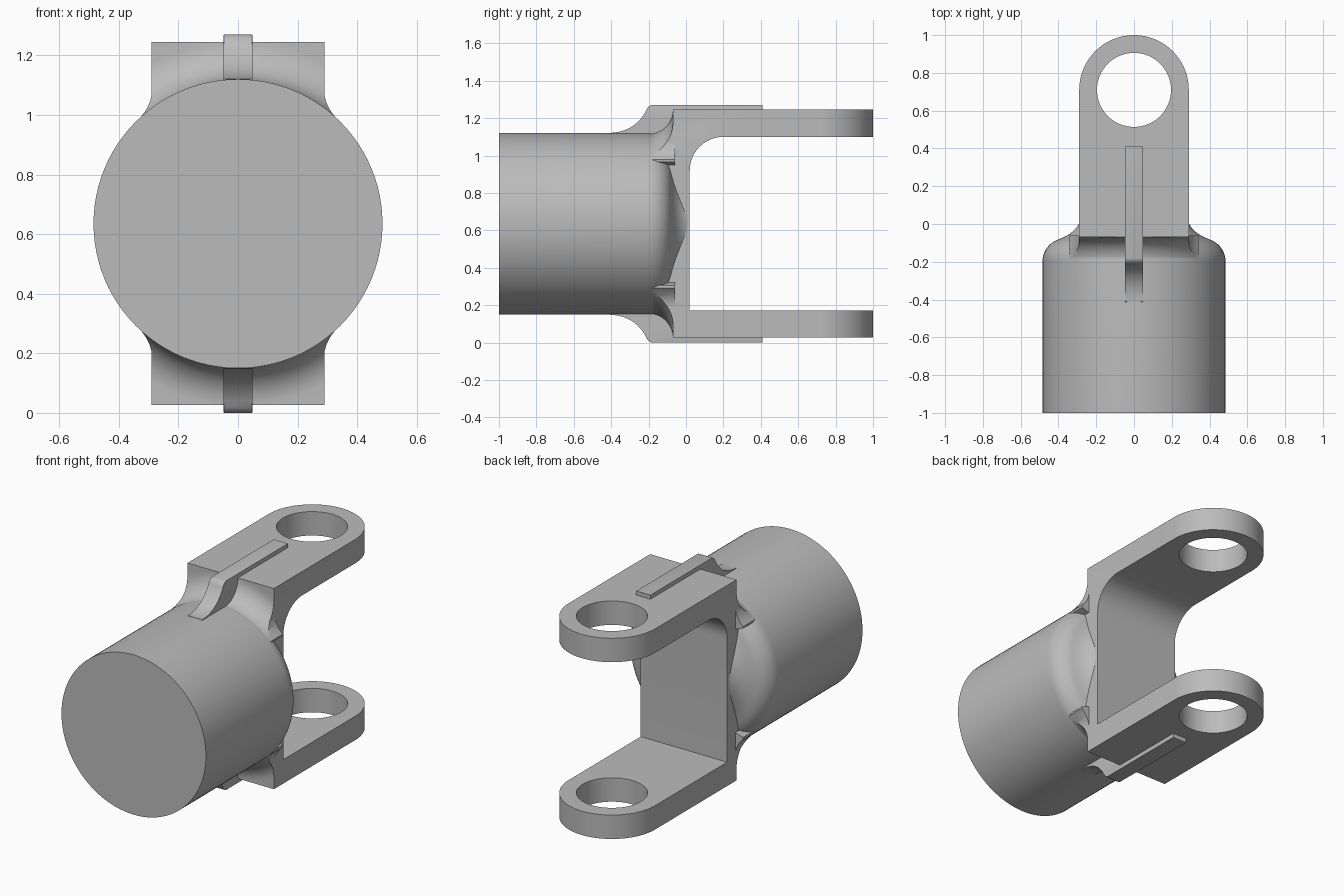
import bpy
import bmesh
from math import sin, cos, radians, tau
from mathutils import Vector

cube = bpy.data.objects.get("Cube")
if cube:
    bpy.data.objects.remove(cube, do_unlink=True)

MID = 0.635      # height of the shaft axis
HALF = 0.29      # half width of the fork
R = 0.485        # socket radius
EYE_Y = 0.71     # centre of the pin holes

grey = bpy.data.materials.new("steel grey")
grey.use_nodes = True
grey.diffuse_color = (0.5, 0.5, 0.5, 1)
grey.node_tree.nodes["Principled BSDF"].inputs["Base Color"].default_value = (0.5, 0.5, 0.5, 1)


def arc(cx, cy, r, a0, a1, n=12):
    angles = [radians(a0 + (a1 - a0) * i / n) for i in range(n + 1)]
    return [(cx + r * cos(a), cy + r * sin(a)) for a in angles]


def curve(p0, p1, p2, n=10):
    a, b, c = Vector(p0), Vector(p1), Vector(p2)
    return [tuple(a.lerp(b, i / n).lerp(b.lerp(c, i / n), i / n)) for i in range(n + 1)]


def finish(name, bm):
    bmesh.ops.remove_doubles(bm, verts=bm.verts, dist=1e-5)
    bmesh.ops.recalc_face_normals(bm, faces=bm.faces)
    mesh = bpy.data.meshes.new(name)
    bm.to_mesh(mesh)
    bm.free()
    mesh.materials.append(grey)
    obj = bpy.data.objects.new(name, mesh)
    bpy.context.collection.objects.link(obj)
    return obj


def prism(name, points, place, direction):
    """Extrude a flat outline; place maps each 2D point into space."""
    bm = bmesh.new()
    face = bm.faces.new([bm.verts.new(place(*p)) for p in points])
    out = bmesh.ops.extrude_face_region(bm, geom=[face])
    verts = [v for v in out["geom"] if isinstance(v, bmesh.types.BMVert)]
    bmesh.ops.translate(bm, vec=direction, verts=verts)
    return finish(name, bm)


def lathe(name, points, closed=False):
    """Turn (radius, y) points around the shaft axis."""
    bm = bmesh.new()
    verts = [bm.verts.new((r, y, MID)) for r, y in points]
    edges = [bm.edges.new(pair) for pair in zip(verts, verts[1:])]
    if closed:
        edges.append(bm.edges.new((verts[-1], verts[0])))
    bmesh.ops.spin(bm, geom=verts + edges, cent=(0, 0, MID), axis=(0, 1, 0),
                   angle=tau, steps=96)
    return finish(name, bm)


def combine(target, other, operation):
    mod = target.modifiers.new("cut", "BOOLEAN")
    mod.operation = operation
    mod.solver = "EXACT"
    mod.object = other
    bpy.context.view_layer.objects.active = target
    bpy.ops.object.modifier_apply(modifier=mod.name)
    bpy.data.objects.remove(other, do_unlink=True)


# Fork: side profile with one rounded and one square inner corner
side = [(-0.3, 0.027), (1.05, 0.027), (1.05, 0.172), (0.02, 0.172)]
side += arc(0.2, 0.92, 0.18, 180, 90) + [(1.05, 1.1), (1.05, 1.245), (-0.3, 1.245)]
fork = prism("fork", side, lambda y, z: (-HALF, y, z), (2 * HALF, 0, 0))

# Rounded arm ends and pin holes
plan = [(-0.4, -0.4), (0.4, -0.4), (0.4, 0.3), (HALF, 0.3)]
plan += arc(0, EYE_Y, HALF, 0, 180, 48) + [(-HALF, 0.3), (-0.4, 0.3)]
combine(fork, prism("plan", plan, lambda x, y: (x, y, -0.2), (0, 0, 2)), "INTERSECT")
hole = arc(0, EYE_Y, 0.196, 0, 360, 64)[:-1]
combine(fork, prism("hole", hole, lambda x, y: (x, y, -0.2), (0, 0, 2)), "DIFFERENCE")

# Small fillets where the fork sides meet the socket
fillet = [(0.25, 0.3), (0.34, 0.33)] + curve((0.342, 0.343), (0.295, 0.385), (0.289, 0.44), 8)
fillet += [(0.25, 0.44)]
for sx in (-1, 1):
    for sz in (-1, 1):
        wedge = prism("wedge", fillet, lambda x, h: (sx * x, -0.25, MID + sz * h), (0, 0.19, 0))
        combine(fork, wedge, "UNION")

# Flared root of the fork
flare = [(0.482, -0.4)] + arc(0.612, -0.2, 0.13, 180, 90, 14) + [(0.95, -0.07), (0.95, -0.4)]
combine(fork, lathe("flare", flare, closed=True), "DIFFERENCE")

# Socket with a domed shoulder
shoulder = arc(0.36, -0.2, 0.125, 0, 70, 12)
body = [(0, -1), (R, -1)] + shoulder
body += curve(shoulder[-1], (0.31, -0.05), (0.286, 0.015))[1:] + [(0, 0.01)]
socket = lathe("socket", body)
combine(socket, fork, "UNION")
socket.name = "yoke"

# Raised ribs on the outside of both arms
rib_side = [(-0.42, 0.47)] + curve((-0.41, 0.486), (-0.27, 0.49), (-0.21, 0.612), 12)
rib_side += curve((-0.21, 0.612), (-0.2, 0.632), (-0.18, 0.635), 4)[1:]
rib_side += [(0.41, 0.635), (0.41, 0.47)]
ribs = []
for name, s in (("top_rib", 1), ("bottom_rib", -1)):
    rib = prism(name, rib_side, lambda y, h: (-0.048, y, MID + s * h), (0.096, 0, 0))
    bm = bmesh.new()
    bm.from_mesh(rib.data)
    long_edges = [e for e in bm.edges if abs(e.verts[0].co.x - e.verts[1].co.x) < 1e-4
                  and all(abs(v.co.z - MID) > 0.6 for v in e.verts)]
    bmesh.ops.bevel(bm, geom=long_edges, offset=0.018, segments=4, profile=0.5,
                    affect="EDGES", clamp_overlap=True)
    bm.to_mesh(rib.data)
    bm.free()
    ribs.append(rib)

# Smooth shading with sharp edges kept
for obj in [socket] + ribs:
    bpy.ops.object.select_all(action="DESELECT")
    obj.select_set(True)
    bpy.context.view_layer.objects.active = obj
    bpy.ops.object.shade_smooth_by_angle(angle=radians(30))
